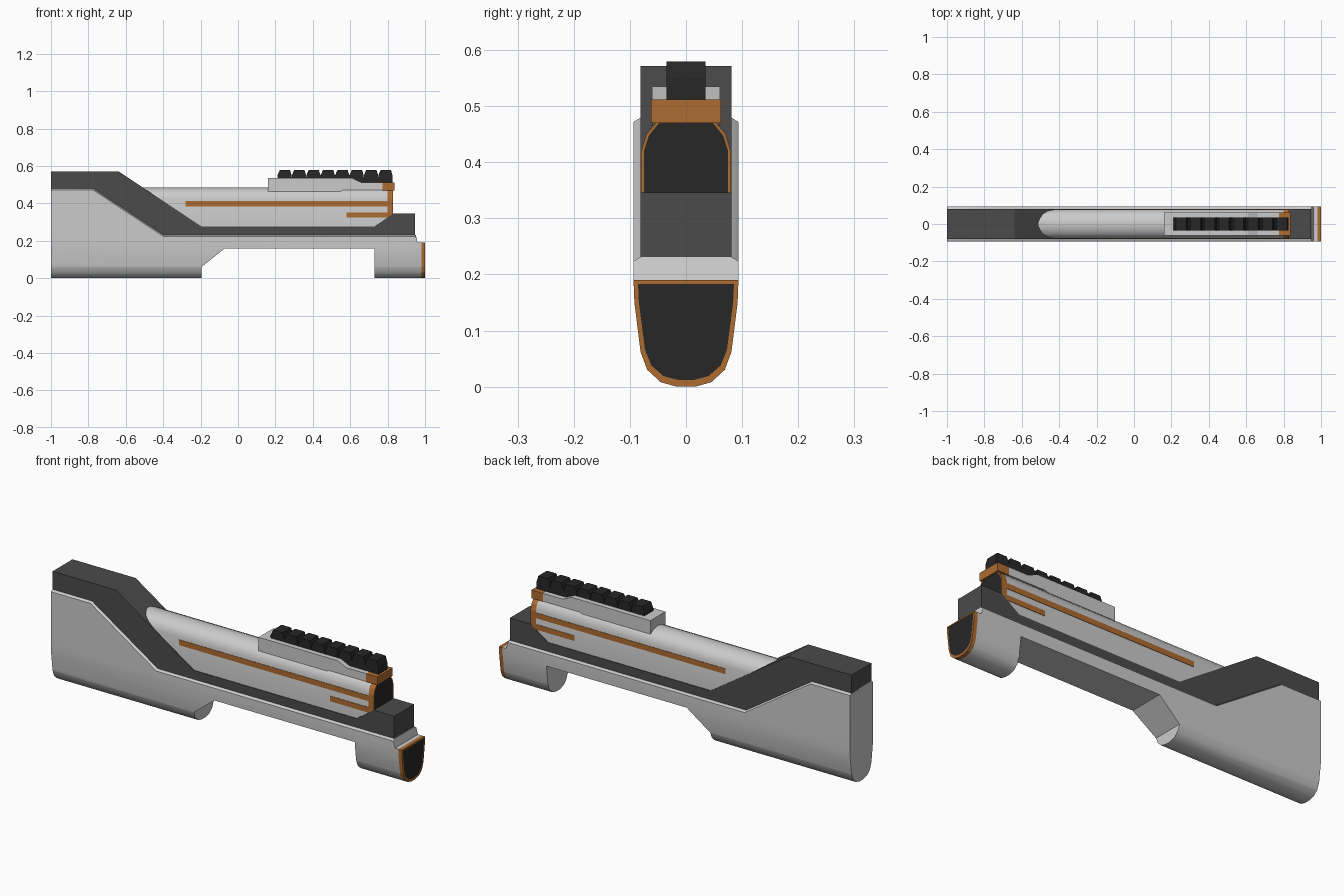
import bpy, bmesh, math

if "Cube" in bpy.data.objects:
    bpy.data.objects.remove(bpy.data.objects["Cube"])


def material(name, r, g, b):
    m = bpy.data.materials.new(name)
    m.diffuse_color = (r, g, b, 1)
    m.use_nodes = True
    m.node_tree.nodes["Principled BSDF"].inputs["Base Color"].default_value = m.diffuse_color
    return m


DARK = material("dark_grey", 0.07, 0.07, 0.07)
BLACK = material("black", 0.02, 0.02, 0.02)
ORANGE = material("orange", 0.42, 0.15, 0.03)


def loft(name, rings, mat=None, smooth=False):
    """Skin equal-length rings of 3D points and cap both ends."""
    bm = bmesh.new()
    vs = [[bm.verts.new(p) for p in r] for r in rings]
    n = len(vs[0])
    for a, b in zip(vs, vs[1:]):
        for i in range(n):
            j = (i + 1) % n
            bm.faces.new((a[i], a[j], b[j], b[i]))
    bm.faces.new(vs[0])
    bm.faces.new(vs[-1])
    bmesh.ops.recalc_face_normals(bm, faces=bm.faces)
    me = bpy.data.meshes.new(name)
    bm.to_mesh(me)
    bm.free()
    ob = bpy.data.objects.new(name, me)
    bpy.context.collection.objects.link(ob)
    if mat:
        me.materials.append(mat)
    if smooth:
        shade(ob)
    return ob


def activate(ob):
    bpy.ops.object.select_all(action='DESELECT')
    ob.select_set(True)
    bpy.context.view_layer.objects.active = ob


def shade(ob):
    activate(ob)
    bpy.ops.object.shade_smooth_by_angle(angle=math.radians(32))


def side(name, pts, hw, mat=None, y=0):
    """Side profile (x, z) extruded across y."""
    return loft(name, [[(x, y + s * hw, z) for x, z in pts] for s in (-1, 1)], mat)


def section(name, pts, x0, x1, mat=None, smooth=False):
    """Cross-section (y, z) extruded along x."""
    return loft(name, [[(x, y, z) for y, z in pts] for x in (x0, x1)], mat, smooth)


def box(name, x0, x1, z0, z1, hw, mat=None, y=0):
    return side(name, [(x0, z0), (x1, z0), (x1, z1), (x0, z1)], hw, mat, y)


def mirror(half):
    return half + [(-y, z) for y, z in reversed(half)]


def boolean(ob, cutter, op):
    activate(ob)
    m = ob.modifiers.new("bool", 'BOOLEAN')
    m.operation, m.object, m.solver = op, cutter, 'EXACT'
    bpy.ops.object.modifier_apply(modifier=m.name)
    bpy.data.objects.remove(cutter)


# Lower stock: side silhouette intersected with a round-bottomed section
LOW = [(0.016, 0.0), (0.045, 0.008), (0.069, 0.03), (0.081, 0.062), (0.092, 0.15)]
prof = [(-1, -0.01), (-0.195, -0.01), (-0.195, 0.06), (-0.07, 0.16), (0.73, 0.16),
        (0.73, -0.01), (0.98, -0.01), (0.98, 0.19), (0.96, 0.19), (0.95, 0.232),
        (-0.4, 0.232), (-0.775, 0.48), (-1, 0.48)]
edge = [(x, z - 0.009 if z > 0.2 else z) for x, z in prof]
stock = loft("lower_stock", [[(x, y, z) for x, z in p] for y, p in
             ((-0.095, edge), (-0.08, prof), (0.08, prof), (0.095, edge))])
cutter = section("stock_section", mirror(LOW + [(0.0935, 0.19), (0.0935, 0.6)]), -1.0, 1.1)
boolean(stock, cutter, 'INTERSECT')
shade(stock)

# Orange rim and dark plate on the stock's front end
rim = section("front_rim", mirror(LOW + [(0.0935, 0.19)]), 0.98, 1.0, ORANGE)
inner = mirror([(0.014, 0.012), (0.04, 0.019), (0.062, 0.038), (0.073, 0.066),
                (0.084, 0.15), (0.0855, 0.183)])
boolean(rim, section("rim_cut", inner, 0.97, 1.01), 'DIFFERENCE')
section("front_plate", inner, 0.975, 0.998, BLACK)

# Dark upper frame running over the stock
side("upper_frame", [(-1, 0.475), (-1, 0.572), (-0.64, 0.572), (-0.195, 0.277),
                     (0.73, 0.277), (0.83, 0.346), (0.947, 0.346), (0.947, 0.23),
                     (-0.4, 0.23), (-0.77, 0.475)], 0.081, DARK)

# Barrel housing with an arched top
ARCH = [(0.078, 0.26), (0.078, 0.425), (0.07, 0.452), (0.053, 0.471),
        (0.028, 0.482), (0.008, 0.486)]
section("barrel_housing", mirror(ARCH), -0.52, 0.8, None, True)

# Orange muzzle rim with dark face
muzzle = section("muzzle_rim", mirror([(0.08, 0.28), (0.08, 0.42), (0.071, 0.45),
                                       (0.053, 0.471)]), 0.8, 0.83, ORANGE)
face = mirror([(0.075, 0.285), (0.075, 0.42), (0.066, 0.448), (0.048, 0.47)])
boolean(muzzle, section("muzzle_cut", face, 0.79, 0.84), 'DIFFERENCE')
section("muzzle_face", face, 0.795, 0.828, BLACK)

# Orange side stripes
for s, label in ((-1, "right"), (1, "left")):
    box("long_stripe_" + label, -0.28, 0.805, 0.384, 0.412, 0.002, ORANGE, s * 0.078)
    side("short_stripe_" + label, [(0.58, 0.325), (0.8, 0.325), (0.83, 0.346),
                                   (0.83, 0.352), (0.58, 0.352)], 0.002, ORANGE, s * 0.078)

# Sight mount and its orange front clamp
side("sight_mount", [(0.16, 0.465), (0.55, 0.465), (0.56, 0.471), (0.775, 0.471), (0.775, 0.512),
                     (0.66, 0.512), (0.61, 0.535), (0.16, 0.535)], 0.061)
box("mount_clamp", 0.772, 0.838, 0.47, 0.512, 0.062, ORANGE)

# Toothed accessory rail
side("rail_base", [(0.21, 0.53), (0.6, 0.53), (0.64, 0.51), (0.826, 0.51),
                   (0.826, 0.541), (0.215, 0.541)], 0.035, BLACK)
for i in range(8):
    x = 0.211 + i * 0.077
    side("rail_tooth_%d" % (i + 1), [(x, 0.538), (x + 0.076, 0.538), (x + 0.076, 0.55),
         (x + 0.067, 0.58), (x + 0.013, 0.58), (x, 0.55)], 0.035, BLACK)
